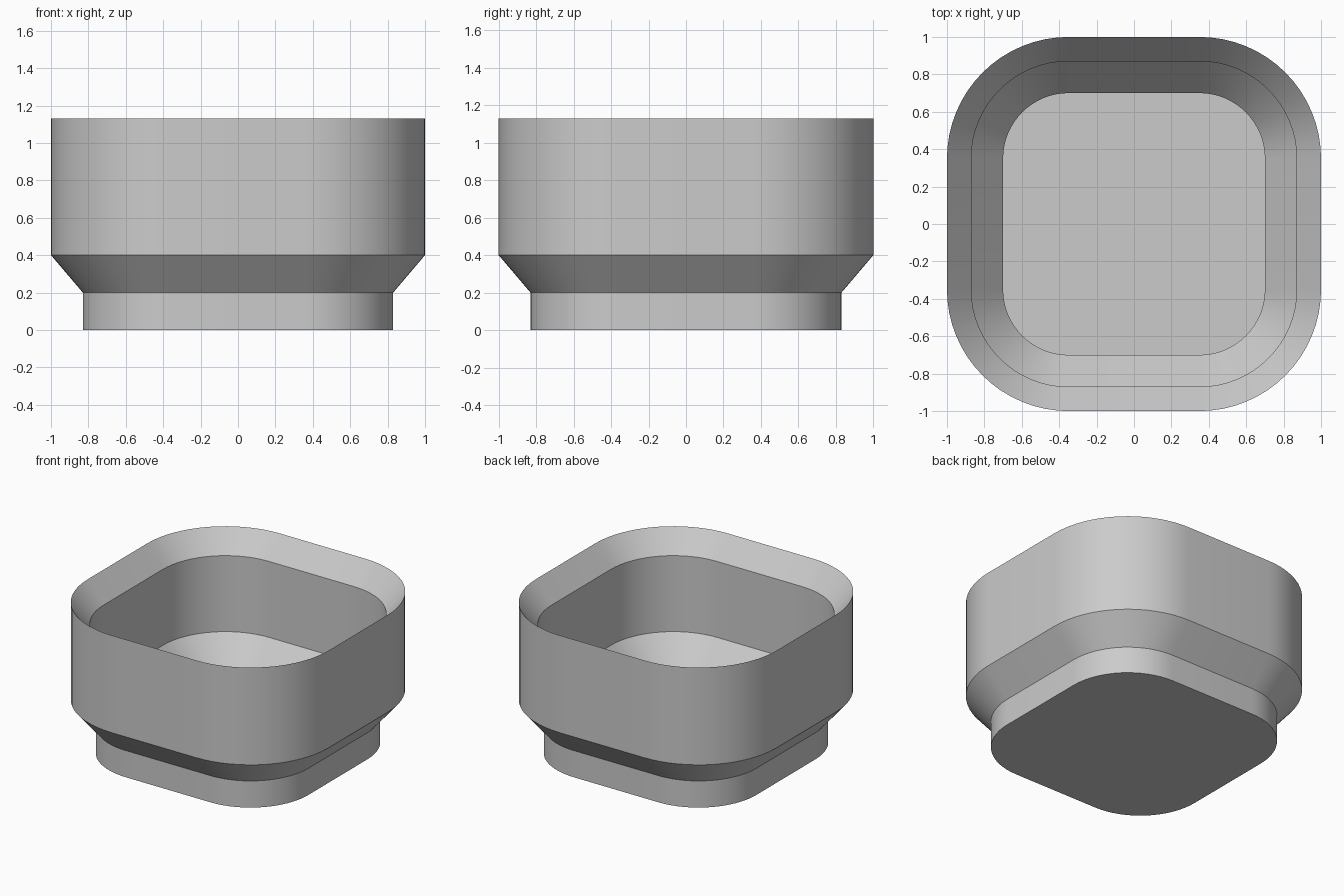
import bpy
import bmesh
from math import cos, sin, pi

cube = bpy.data.objects.get("Cube")
if cube:
    bpy.data.objects.remove(cube, do_unlink=True)

CORE = 0.35      # half length of the straight sides, shared by every ring
SEGMENTS = 16    # steps per rounded corner


def make_material(name, rgba):
    mat = bpy.data.materials.new(name)
    mat.use_nodes = True
    mat.diffuse_color = rgba
    mat.node_tree.nodes["Principled BSDF"].inputs["Base Color"].default_value = rgba
    return mat


def rounded_ring(bm, half, z):
    """Rounded square whose corner arcs are centred on the core corners."""
    radius = half - CORE
    ring = []
    for corner, (sx, sy) in enumerate([(1, 1), (-1, 1), (-1, -1), (1, -1)]):
        for i in range(SEGMENTS + 1):
            a = (corner + i / SEGMENTS) * pi / 2
            ring.append(bm.verts.new((sx * CORE + radius * cos(a),
                                      sy * CORE + radius * sin(a), z)))
    return ring


# Wall section as (half width, height): up the outside, over the rim, down inside
profile = [
    (0.83, 0.0), (0.83, 0.2), (1.0, 0.4), (1.0, 1.13),
    (0.87, 0.97), (0.87, 0.4), (0.70, 0.2), (0.70, 0.13),
]

bm = bmesh.new()
rings = [rounded_ring(bm, half, z) for half, z in profile]
for low, high in zip(rings, rings[1:]):
    for i in range(len(low)):
        j = (i + 1) % len(low)
        bm.faces.new((low[i], low[j], high[j], high[i]))

# Underside and inner floor
bm.faces.new(rings[0][::-1])
bm.faces.new(rings[-1])

mesh = bpy.data.meshes.new("storage_bin")
bm.to_mesh(mesh)
bm.free()
mesh.materials.append(make_material("light grey", (0.6, 0.6, 0.6, 1.0)))

storage_bin = bpy.data.objects.new("storage_bin", mesh)
bpy.context.collection.objects.link(storage_bin)
bpy.ops.object.select_all(action='DESELECT')
storage_bin.select_set(True)
bpy.context.view_layer.objects.active = storage_bin
bpy.ops.object.shade_smooth_by_angle()
